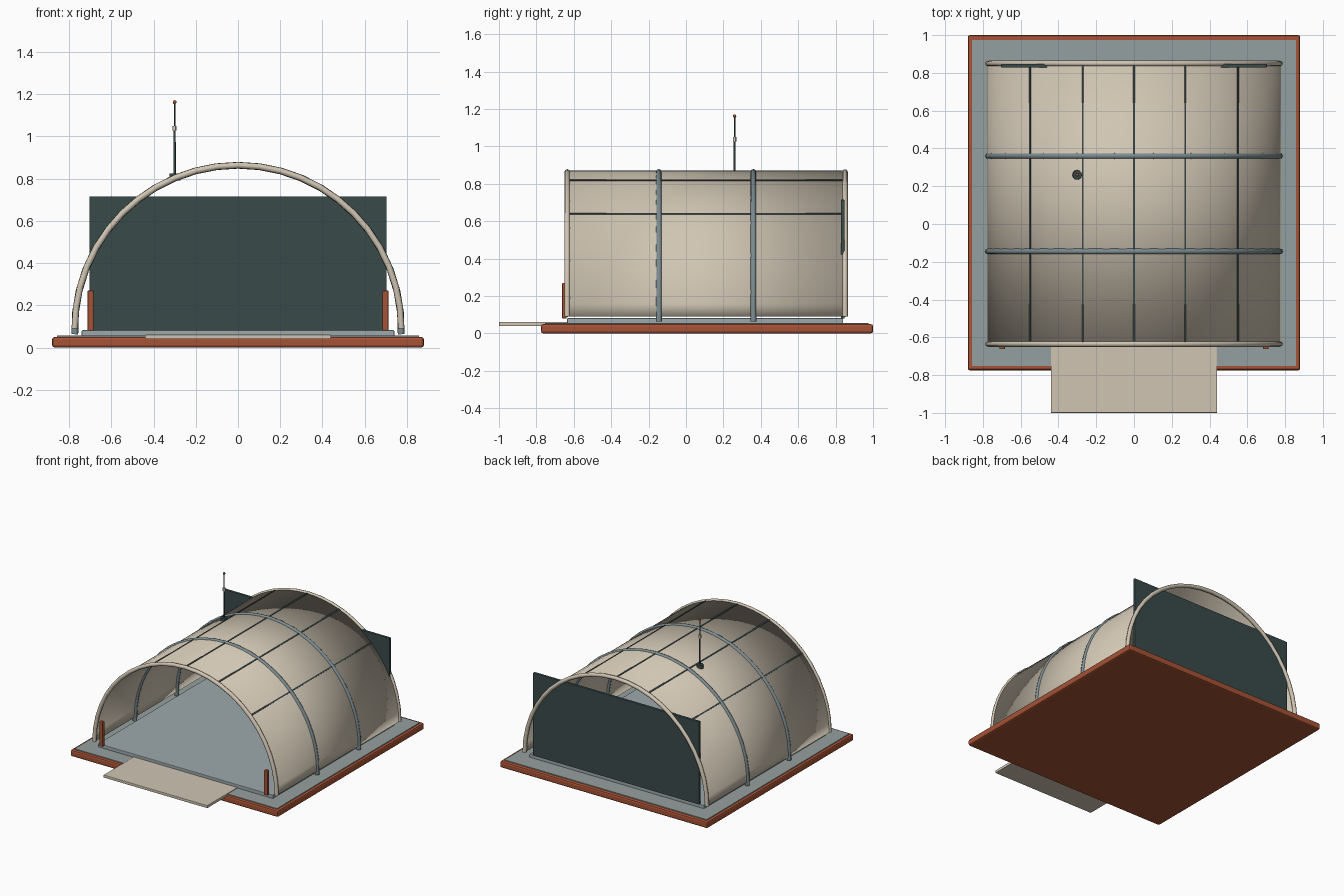
import bpy, bmesh, math
from mathutils import Vector

if "Cube" in bpy.data.objects:
    bpy.data.objects.remove(bpy.data.objects["Cube"])


def material(name, rgb):
    m = bpy.data.materials.new(name)
    m.use_nodes = True
    m.diffuse_color = (*rgb, 1)
    m.node_tree.nodes["Principled BSDF"].inputs["Base Color"].default_value = (*rgb, 1)
    return m


CREAM = material("cream", (0.63, 0.56, 0.45))
RUST = material("rust", (0.38, 0.085, 0.035))
TEAL = material("dark_teal", (0.042, 0.068, 0.068))
GREY = material("deck_grey", (0.30, 0.35, 0.35))
FLOOR = material("floor_grey", (0.34, 0.40, 0.42))
STEEL = material("steel_blue", (0.20, 0.26, 0.28))

CENTRE_Z = 0.09
RADIUS = 0.773
Y_FRONT, Y_BACK = -0.635, 0.85


def arc_point(angle, r, y):
    # Angle is measured from the crown of the arch
    return Vector((r * math.sin(angle), y, CENTRE_Z + r * math.cos(angle)))


def box(name, x, y, z, mat, bevel=0):
    """Box spanning the given (low, high) ranges."""
    bpy.ops.mesh.primitive_cube_add(size=1, location=[sum(r) / 2 for r in (x, y, z)])
    ob = bpy.context.object
    ob.name = name
    ob.scale = [r[1] - r[0] for r in (x, y, z)]
    bpy.ops.object.transform_apply(location=False, rotation=False, scale=True)
    ob.data.materials.append(mat)
    if bevel:
        mod = ob.modifiers.new("edge", 'BEVEL')
        mod.width, mod.segments = bevel, 2
    return ob


def cylinder(name, radius, x, y, z, mat, top=None):
    bpy.ops.mesh.primitive_cone_add(
        vertices=12, radius1=radius, radius2=radius if top is None else top,
        depth=z[1] - z[0], location=(x, y, sum(z) / 2))
    ob = bpy.context.object
    ob.name = name
    ob.data.materials.append(mat)
    bpy.ops.object.shade_smooth_by_angle()
    return ob


def arch(name, y, r, thickness, mat, foot=0.0, steps=24):
    """Bent tube following the shelter's cross-section."""
    curve = bpy.data.curves.new(name, 'CURVE')
    curve.dimensions = '3D'
    curve.bevel_depth = thickness
    curve.bevel_resolution = 2
    curve.use_fill_caps = True
    spline = curve.splines.new('POLY')
    spline.points.add(steps)
    half = math.pi / 2 + foot
    for i, p in enumerate(spline.points):
        p.co = (*arc_point(-half + 2 * half * i / steps, r, y), 1)
    spline.use_smooth = True
    curve.materials.append(mat)
    ob = bpy.data.objects.new(name, curve)
    bpy.context.collection.objects.link(ob)


# Base slab, deck, floor and ramp
box("base_slab", (-0.88, 0.88), (-0.775, 1.0), (0, 0.05), RUST, 0.012)
box("deck", (-0.858, 0.858), (-0.753, 0.975), (0.03, 0.056), GREY)
box("inner_floor", (-0.74, 0.74), (-0.635, 0.84), (0.05, 0.082), FLOOR, 0.004)
box("entry_ramp", (-0.44, 0.44), (-1.0, -0.635), (0.04, 0.061), CREAM, 0.003)

# Vaulted shell
bm = bmesh.new()
rows = []
STEPS = 36
for i in range(STEPS + 1):
    a = -math.pi / 2 + math.pi * i / STEPS
    rows.append([bm.verts.new(arc_point(a, RADIUS, y)) for y in (Y_FRONT, Y_BACK)])
for (a, b), (c, d) in zip(rows, rows[1:]):
    bm.faces.new((a, c, d, b))
bmesh.ops.recalc_face_normals(bm, faces=bm.faces)
mesh = bpy.data.meshes.new("shell")
bm.to_mesh(mesh)
bm.free()
mesh.materials.append(CREAM)
shell = bpy.data.objects.new("shell", mesh)
bpy.context.collection.objects.link(shell)
mesh.shade_smooth()
solid = shell.modifiers.new("thickness", 'SOLIDIFY')
solid.thickness, solid.offset = 0.008, 0

# End rims and outer ribs
arch("front_rim", Y_FRONT, RADIUS, 0.015, CREAM)
arch("back_rim", Y_BACK, RADIUS, 0.015, CREAM)
arch("front_rib", -0.145, RADIUS, 0.016, STEEL, 0.035)
arch("back_rib", 0.36, RADIUS, 0.016, STEEL, 0.035)

# Panel seams along the shell
for i, degrees in enumerate((-45, -20.4, 0, 20.4, 45)):
    a = math.radians(degrees)
    seam = box(f"seam_{i + 1}", (-0.005, 0.005), (Y_FRONT + 0.01, Y_BACK - 0.01),
               (-0.004, 0.004), TEAL)
    seam.location = arc_point(a, RADIUS + 0.003, (Y_FRONT + Y_BACK) / 2)
    seam.rotation_euler.y = a

# Back wall and entry posts
box("back_wall", (-0.703, 0.703), (0.828, 0.848), (0.08, 0.715), TEAL, 0.003)
for side, x in (("left", 0.698), ("right", -0.698)):
    box(f"{side}_post", (x - 0.014, x + 0.014), (-0.662, -0.638), (0.08, 0.27), RUST, 0.004)

# Antenna
AX, AY = -0.3, 0.26
cylinder("antenna_base", 0.027, AX, AY, (0.79, 0.825), TEAL, 0.024)
cylinder("antenna_lower_rod", 0.006, AX, AY, (0.81, 1.04), TEAL, 0.005)
cylinder("antenna_upper_rod", 0.0035, AX, AY, (1.04, 1.16), TEAL)
cylinder("antenna_collar", 0.010, AX, AY, (1.027, 1.05), CREAM)
bpy.ops.mesh.primitive_uv_sphere_add(segments=12, ring_count=8, radius=0.009,
                                     location=(AX, AY, 1.162))
tip = bpy.context.object
tip.name = "antenna_tip"
tip.data.materials.append(RUST)
bpy.ops.object.shade_smooth()
